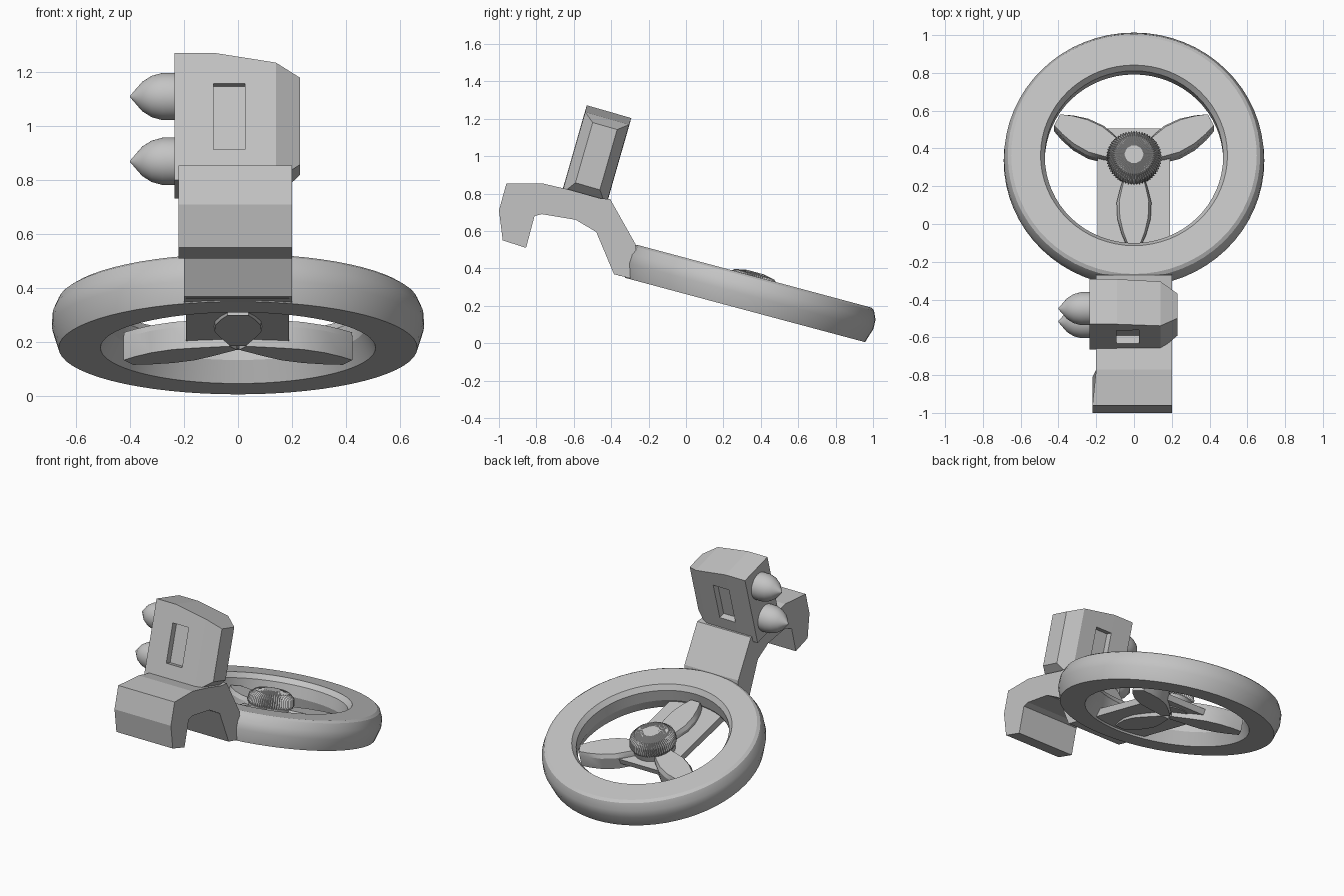
import bpy, bmesh, math
from mathutils import Matrix, Vector

if "Cube" in bpy.data.objects:
    bpy.data.objects.remove(bpy.data.objects["Cube"])

GREY = (0.55, 0.55, 0.55, 1)
grey = bpy.data.materials.new("plain grey")
grey.use_nodes = True
grey.diffuse_color = GREY
grey.node_tree.nodes["Principled BSDF"].inputs["Base Color"].default_value = GREY

# Tilted frames for the wheel and the upper box
WHEEL = Matrix.Translation((0, 0.315, 0.178)) @ Matrix.Rotation(math.radians(-15), 4, 'X')
HEAD = Matrix.Translation((0, -0.479, 1.0025)) @ Matrix.Rotation(math.radians(-16), 4, 'X')


def finish(name, bm, frame=Matrix(), smooth=None):
    bmesh.ops.recalc_face_normals(bm, faces=bm.faces)
    mesh = bpy.data.meshes.new(name)
    bm.to_mesh(mesh)
    bm.free()
    mesh.materials.append(grey)
    obj = bpy.data.objects.new(name, mesh)
    obj.matrix_world = frame
    bpy.context.collection.objects.link(obj)
    if smooth:
        bpy.ops.object.select_all(action='DESELECT')
        obj.select_set(True)
        bpy.context.view_layer.objects.active = obj
        bpy.ops.object.shade_smooth_by_angle(angle=math.radians(smooth))
    return obj


def loft(name, rings, frame=Matrix(), smooth=None, closed=False):
    """Skin a list of point rings; cap the ends unless closed into a loop."""
    bm = bmesh.new()
    loops = [[bm.verts.new(p) for p in ring] for ring in rings]
    pairs = list(zip(loops, loops[1:])) + ([(loops[-1], loops[0])] if closed else [])
    for a, b in pairs:
        for i in range(len(a)):
            j = (i + 1) % len(a)
            bm.faces.new((a[i], a[j], b[j], b[i]))
    if not closed:
        bm.faces.new(loops[0])
        bm.faces.new(loops[-1])
    return finish(name, bm, frame, smooth)


def circle(r, h, n, flute=0.0):
    return [((r - flute * (i % 2)) * Vector((math.cos(t), math.sin(t), 0)) + Vector((0, 0, h)))
            for i in range(n) for t in [2 * math.pi * i / n]]


# Wheel rim
rim = [(0.51, 0), (0.665, 0), (0.69, 0.08), (0.688, 0.13), (0.668, 0.175), (0.65, 0.187),
       (0.495, 0.187), (0.472, 0.155), (0.472, 0.08)]
loft("wheel_rim", [circle(r, h, 64) for r, h in rim], WHEEL, 25, closed=True)

# Three leaf-shaped blades
leaf = [(0.02, 0.03), (0.15, 0.072), (0.23, 0.092), (0.32, 0.088), (0.40, 0.066), (0.46, 0.04)]
outline = [(x, w) for x, w in leaf] + [(x, -w) for x, w in reversed(leaf)]
for i, angle in enumerate((28, 152, 270)):
    turn = Matrix.Rotation(math.radians(angle), 4, 'Z')
    loft(f"blade_{i + 1}", [[(x, y * s, h) for x, y in outline]
                            for h, s in ((0.002, 0.95), (0.085, 1), (0.11, 0.85))],
         WHEEL @ turn, 25)

# Hub post and fluted knob
loft("hub_post", [circle(r, h, 40) for r, h in ((0.125, 0.03), (0.135, 0.12))], WHEEL, 30)
knob = [(0.14, 0.115, 0.01), (0.147, 0.13, 0.012), (0.14, 0.17, 0.012),
        (0.11, 0.197, 0.01), (0.05, 0.21, 0.004)]
loft("hub_knob", [circle(r, h, 120, f) for r, h, f in knob], WHEEL)


def side_profile(name, points, left, right):
    """Extrude a side outline across the width; left gives the -x limit per point."""
    loft(name, [[(left(y), y, z) for y, z in points], [(right, y, z) for y, z in points]])


# Hooked neck and the support plate under the hub
neck = [(-0.96, 0.855), (-0.77, 0.855), (-0.62, 0.82), (-0.46, 0.775), (-0.405, 0.77),
        (-0.27, 0.53), (-0.25, 0.335), (-0.385, 0.369), (-0.48, 0.595), (-0.59, 0.66),
        (-0.77, 0.69), (-0.81, 0.68), (-0.855, 0.51), (-0.98, 0.55), (-1.0, 0.71)]
side_profile("neck", neck, lambda y: -0.22 if y < -0.8 else -0.2, 0.2)
plate = [(-0.36, 0.362), (0.49, 0.17), (0.505, 0.205), (-0.25, 0.39)]
side_profile("support_plate", plate, lambda y: -0.193, 0.19)

# Upper box, narrowing towards its left side
sections = [(-0.235, 0.124, -0.245, 0.245), (-0.09, 0.124, -0.245, 0.245),
            (0.14, 0.122, -0.245, 0.208), (0.23, 0.068, -0.17, 0.165)]
box = loft("upper_box", [[(x, -d, lo), (x, d, lo), (x, d, hi), (x, -d, hi)]
                         for x, d, lo, hi in sections], HEAD)

# Slots cut in the front and back of the box
for side in (-1, 1):
    bm = bmesh.new()
    bmesh.ops.create_cube(bm, size=1, matrix=Matrix.Translation((-0.033, side * 0.125, 0))
                          @ Matrix.Diagonal((0.117, 0.09, 0.254, 1)))
    cutter = finish("slot_cutter", bm, HEAD)
    cutter.hide_render = True
    cutter.hide_viewport = True
    cut = box.modifiers.new("slot", 'BOOLEAN')
    cut.operation = 'DIFFERENCE'
    cut.solver = 'EXACT'
    cut.object = cutter

# Two pointed bullets on the right side of the box
bullet = [(0.088, 0), (0.088, 0.055), (0.077, 0.095), (0.055, 0.13), (0.003, 0.175)]
for name, v in (("upper_bullet", 0.112), ("lower_bullet", -0.138)):
    frame = HEAD @ Matrix.Translation((-0.225, 0, v)) @ Matrix.Rotation(math.radians(-90), 4, 'Y')
    loft(name, [circle(r, h, 32) for r, h in bullet], frame, 25)
